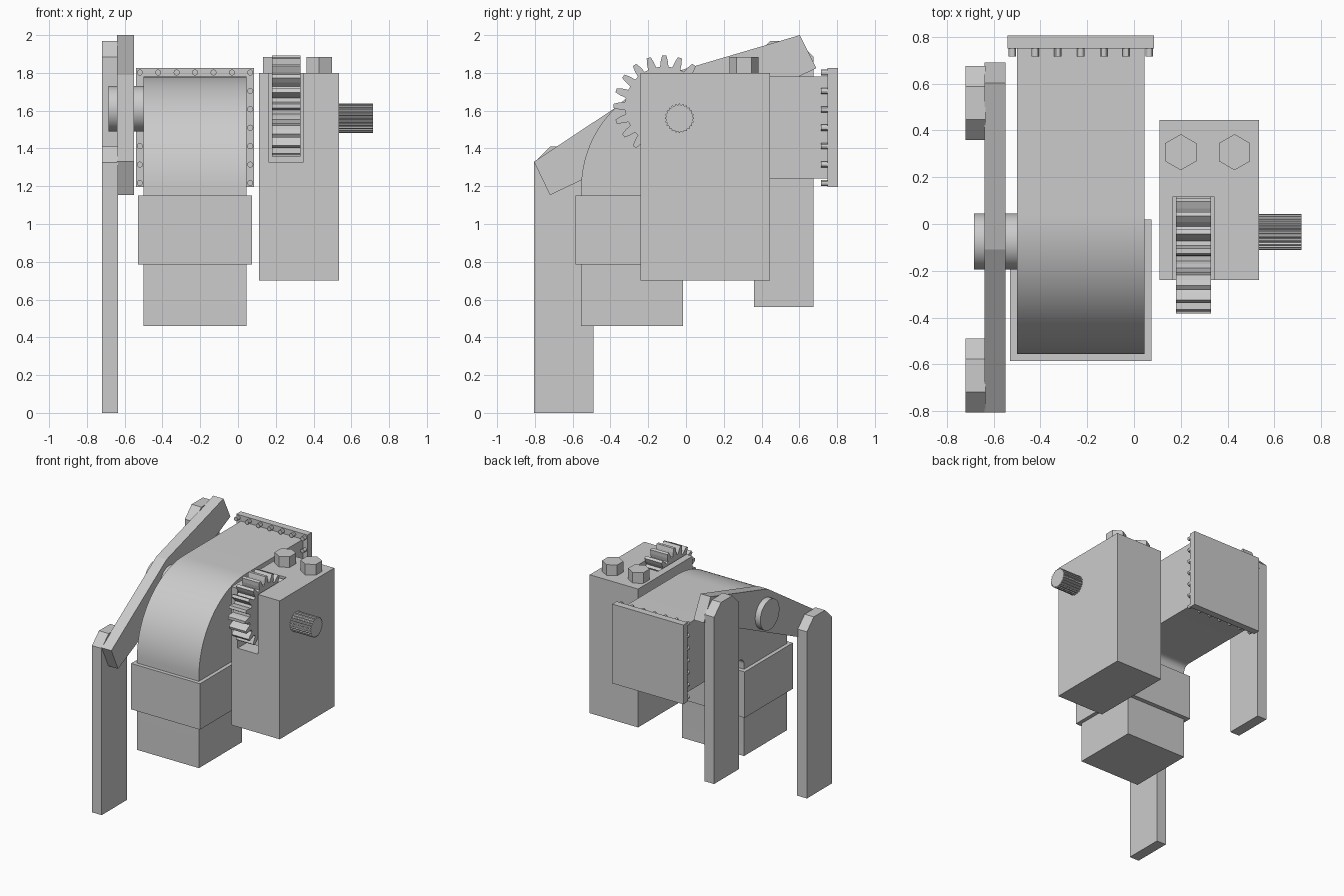
import bpy, bmesh, math
from mathutils import Vector

if "Cube" in bpy.data.objects:
    bpy.data.objects.remove(bpy.data.objects["Cube"])

grey = bpy.data.materials.new("plain grey")
grey.diffuse_color = (0.6, 0.6, 0.6, 1)
grey.use_nodes = True
grey.node_tree.nodes["Principled BSDF"].inputs["Base Color"].default_value = grey.diffuse_color

# Maps a profile point (a, b) and a depth d to 3D for each extrusion axis
AXES = {
    "x": lambda a, b, d: Vector((d, a, b)),
    "y": lambda a, b, d: Vector((a, d, b)),
    "z": lambda a, b, d: Vector((a, b, d)),
}


def prism(name, profiles, d0, d1, axis="x", smooth=False):
    """Extrude one or more closed profiles from d0 to d1 into one object."""
    bm = bmesh.new()
    put = AXES[axis]
    for pts in profiles:
        lo = [bm.verts.new(put(a, b, d0)) for a, b in pts]
        hi = [bm.verts.new(put(a, b, d1)) for a, b in pts]
        bm.faces.new(lo)
        bm.faces.new(hi[::-1])
        n = len(pts)
        for i in range(n):
            j = (i + 1) % n
            bm.faces.new((lo[j], lo[i], hi[i], hi[j]))
    bmesh.ops.recalc_face_normals(bm, faces=bm.faces[:])
    me = bpy.data.meshes.new(name)
    bm.to_mesh(me)
    bm.free()
    me.materials.append(grey)
    if smooth:
        for p in me.polygons:
            p.use_smooth = True
        me.set_sharp_from_angle(angle=math.radians(30))
    ob = bpy.data.objects.new(name, me)
    bpy.context.collection.objects.link(ob)
    return ob


def rect(a0, a1, b0, b1):
    return [(a0, b0), (a1, b0), (a1, b1), (a0, b1)]


def arc(ca, cb, r, start, end, n):
    return [(ca + r * math.cos(math.radians(start + (end - start) * i / n)),
             cb + r * math.sin(math.radians(start + (end - start) * i / n)))
            for i in range(n + 1)]


def ring(ca, cb, r, n, start=0):
    return arc(ca, cb, r, start, start + 360, n)[:-1]


def toothed(ca, cb, r_out, r_root, n):
    """Gear outline with one tooth pointing straight up."""
    pts = []
    step = 2 * math.pi / n
    for i in range(n):
        mid = math.pi / 2 + i * step
        for f, r in ((-0.34, r_root), (-0.25, (r_out + r_root) / 2), (-0.13, r_out),
                     (0.13, r_out), (0.25, (r_out + r_root) / 2), (0.34, r_root)):
            pts.append((ca + r * math.cos(mid + f * step), cb + r * math.sin(mid + f * step)))
    return pts


# Two legs with chamfered tops
for name, y0, z0 in (("front_leg", -0.805, 0.0), ("back_leg", 0.36, 0.56)):
    y1, top = y0 + 0.315, z0 + 1.41
    prism(name, [[(y0, z0), (y1, z0), (y1, top - 0.085), (y1 - 0.087, top),
                  (y0 + 0.087, top), (y0, top - 0.085)]], -0.72, -0.635)

# Rocking arm: straight underside, peaked top
prism("rocker_arm", [[(-0.805, 1.33), (-0.72, 1.153), (0.69, 1.825),
                      (0.603, 2.0), (-0.11, 1.79)]], -0.64, -0.55)
prism("arm_pivot", [ring(-0.075, 1.61, 0.12, 48)], -0.685, -0.48, smooth=True)

# Square duct with a curved elbow
elbow = [(-0.015, 0.46), (-0.555, 0.46)]
elbow += arc(0.035, 1.19, 0.59, 180, 90, 32)
elbow += [(0.76, 1.78), (0.76, 1.24)]
elbow += arc(0.035, 1.19, 0.05, 90, 180, 10)
prism("elbow_duct", [elbow], -0.50, 0.045, smooth=True)
prism("duct_collar", [rect(-0.53, 0.075, -0.585, 0.02)], 0.785, 1.15, "z")

# End flange with bolts round its rim
prism("end_flange", [rect(-0.54, 0.085, 1.195, 1.825)], 0.75, 0.805, "y")
bolts = []
for i in range(7):
    for j in range(7):
        if i in (0, 6) or j in (0, 6):
            bolts.append(ring(-0.52 + i * 0.0975, 1.217 + j * 0.0975, 0.016, 12))
prism("flange_bolts", bolts, 0.715, 0.755, "y", smooth=True)

# Gearbox with a slot cut into the top front
box = prism("gearbox", [rect(0.11, 0.535, -0.24, 0.445)], 0.70, 1.80, "z")
cutter = prism("slot_cutter", [rect(0.165, 0.345, -0.40, 0.115)], 1.325, 2.0, "z")
cutter.hide_render = True
mod = box.modifiers.new("slot", "BOOLEAN")
mod.operation = "DIFFERENCE"
mod.solver = "EXACT"
mod.object = cutter
bpy.context.view_layer.objects.active = box
bpy.ops.object.modifier_apply(modifier=mod.name)
bpy.data.objects.remove(cutter)

# Gear in the slot and splined drive shaft
prism("gear", [toothed(-0.115, 1.625, 0.268, 0.208, 20)], 0.18, 0.33)
prism("drive_shaft", [toothed(-0.035, 1.56, 0.077, 0.070, 24)], 0.50, 0.715)

# Hexagonal bolts on the gearbox
prism("gearbox_bolts", [ring(x, 0.307, 0.077, 6, 30) for x in (0.20, 0.43)], 1.79, 1.885, "z")
